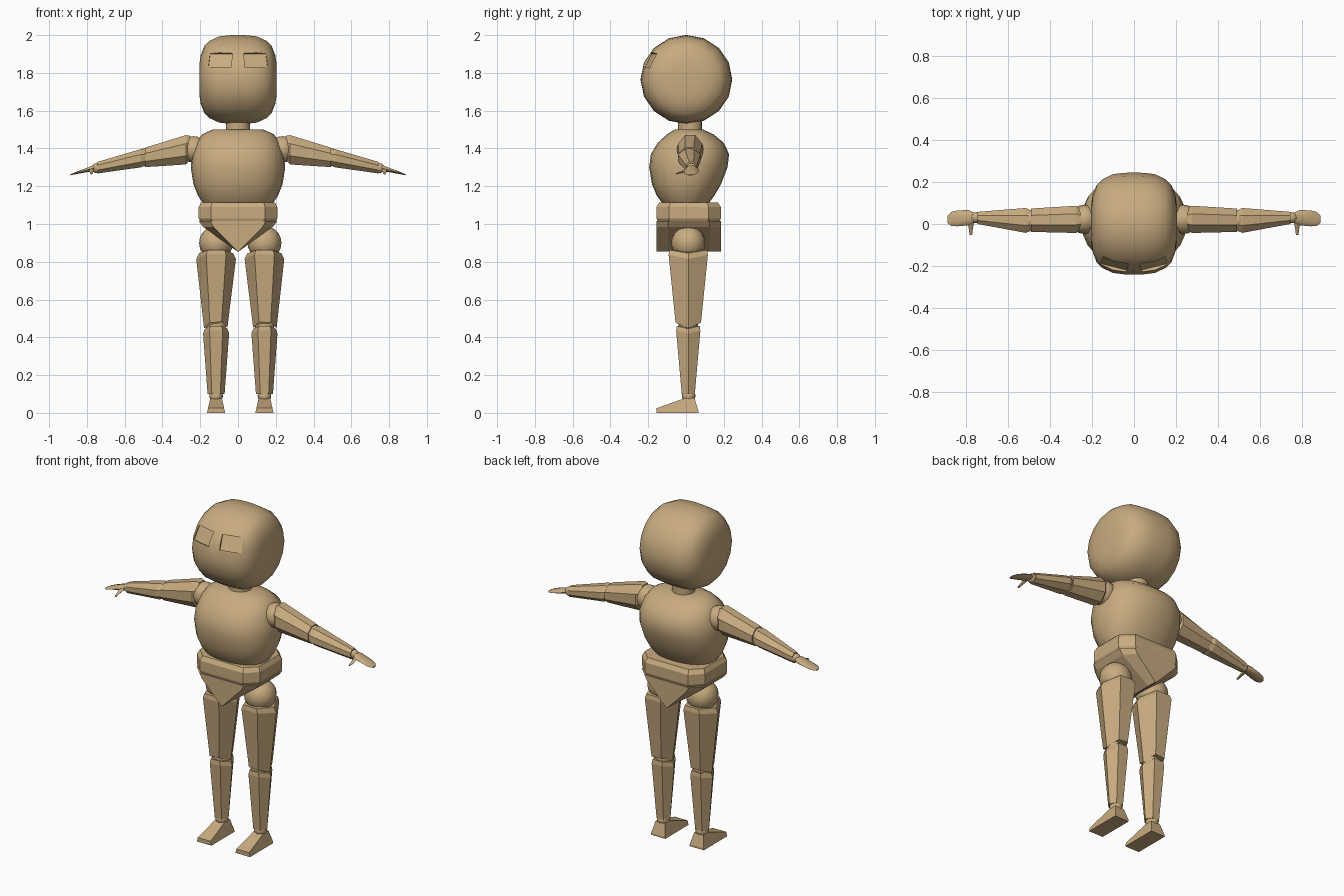
import bpy, bmesh
from math import sin, cos, pi, radians
from mathutils import Vector

old = bpy.data.objects.get("Cube")
if old:
    bpy.data.objects.remove(old)

wood = bpy.data.materials.new("tan wood")
wood.use_nodes = True
TAN = (0.58, 0.41, 0.215, 1)
wood.diffuse_color = TAN
wood.node_tree.nodes["Principled BSDF"].inputs["Base Color"].default_value = TAN


def finish(obj, smooth):
    if not obj.data.materials:
        obj.data.materials.append(wood)
    bpy.ops.object.select_all(action="DESELECT")
    obj.select_set(True)
    bpy.context.view_layer.objects.active = obj
    if smooth:
        bpy.ops.object.shade_smooth_by_angle(angle=radians(smooth))
    return obj


def ring(center, u, v, n=6, power=2, phase=0):
    """Superellipse outline spanned by the half-axes u and v."""
    def bend(t):
        return abs(t) ** (2 / power) * (1 if t > 0 else -1)
    angles = [2 * pi * (i + phase) / n for i in range(n)]
    return [Vector(center) + Vector(u) * bend(cos(a)) + Vector(v) * bend(sin(a)) for a in angles]


def loft(name, rings, smooth=0):
    bm = bmesh.new()
    loops = [[bm.verts.new(p) for p in r] for r in rings]
    n = len(loops[0])
    for a, b in zip(loops, loops[1:]):
        for i in range(n):
            j = (i + 1) % n
            bm.faces.new((a[i], a[j], b[j], b[i]))
    bm.faces.new(loops[0])
    bm.faces.new(loops[-1])
    bmesh.ops.remove_doubles(bm, verts=bm.verts, dist=0.0005)
    bmesh.ops.recalc_face_normals(bm, faces=bm.faces)
    mesh = bpy.data.meshes.new(name)
    bm.to_mesh(mesh)
    bm.free()
    obj = bpy.data.objects.new(name, mesh)
    bpy.context.collection.objects.link(obj)
    return finish(obj, smooth)


def ball(name, center, r):
    bpy.ops.mesh.primitive_uv_sphere_add(segments=16, ring_count=10, radius=r, location=center)
    obj = bpy.context.object
    obj.name = name
    return finish(obj, 60)


def flat_ring(x, y, z, rx, ry, **kw):
    return ring((x, y, z), (rx, 0, 0), (0, ry, 0), **kw)


def side_ring(x, y, z, ry, rz, **kw):
    return ring((x, y, z), (0, ry, 0), (0, 0, rz), **kw)


def dip(points, center_x, half, amount):
    """Lower the points of a ring that lie far out sideways."""
    for p in points:
        p.z -= amount * abs(p.x - center_x) / half
    return points


# Head: round in profile, flattened at the cheeks
half = [(0.05, 0.234), (0.1, 0.228), (0.15, 0.205), (0.178, 0.178), (0.197, 0.13), (0.205, 0.08)]
profile = [(-x, r) for x, r in reversed(half)] + [(0, 0.236)] + half
head = loft("head", [side_ring(x, 0.002, 1.765, r * 1.03, r, n=16) for x, r in profile], 45)

# Shallow eye sockets
for s in (1, -1):
    tilt, yaw = radians(27), radians(14) * s
    out = Vector((sin(yaw) * cos(tilt), -cos(yaw) * cos(tilt), sin(tilt)))
    bpy.ops.mesh.primitive_cube_add(size=1, location=Vector((s * 0.045, 0, 1.765)) + out * 0.264,
                                    rotation=(-tilt, 0, yaw))
    cutter = bpy.context.object
    cutter.scale = (0.125, 0.1, 0.085)
    cutter.hide_render = True
    finish(cutter, 0)
    finish(head, 0)
    cut = head.modifiers.new("socket", "BOOLEAN")
    cut.operation = "DIFFERENCE"
    cut.object = cutter
    bpy.ops.object.modifier_apply(modifier=cut.name)
    bpy.data.objects.remove(cutter)
finish(head, 35)

# Neck and chest
loft("neck", [flat_ring(0, 0.022, z, 0.064, 0.064, n=16) for z in (1.47, 1.56)], 40)
chest = [(1.11, 0.185, -0.125, 0.12), (1.15, 0.212, -0.155, 0.15), (1.21, 0.236, -0.18, 0.185),
         (1.3, 0.25, -0.195, 0.22), (1.37, 0.243, -0.186, 0.228), (1.43, 0.222, -0.15, 0.2),
         (1.475, 0.19, -0.1, 0.145), (1.5, 0.135, -0.06, 0.09)]
loft("chest", [flat_ring(0, (a + b) / 2, z, rx, (b - a) / 2, n=24, power=2.3)
               for z, rx, a, b in chest], 50)


# Waist and wedge-shaped pelvis share a chamfered box outline
def chamfered(z, rx, ry, cut, squeeze=1):
    corners = [(rx, cut - ry), (rx, ry - cut), (rx - cut, ry), (cut - rx, ry),
               (-rx, ry - cut), (-rx, cut - ry), (cut - rx, -ry), (rx - cut, -ry)]
    return [Vector((x * squeeze, 0.014 + y, z)) for x, y in corners]


loft("waist", [chamfered(1.015, 0.2, 0.165, 0.065), chamfered(1.03, 0.208, 0.17, 0.065),
               chamfered(1.09, 0.208, 0.17, 0.065), chamfered(1.115, 0.195, 0.155, 0.06)])
loft("pelvis", [chamfered(0.855, 0.205, 0.17, 0.06, 0.02), chamfered(0.985, 0.205, 0.17, 0.06, 0.9),
                chamfered(1.015, 0.207, 0.17, 0.06)])

for s, side in ((1, "left"), (-1, "right")):
    # Leg
    x = 0.012 + s * 0.128
    ball(side + "_hip", (x, 0.012, 0.9), 0.09)
    loft(side + "_thigh", [dip(flat_ring(x, 0.012, 0.88, 0.09, 0.115), x, 0.09, 0.035),
                           dip(flat_ring(x, 0.012, 0.86, 0.105, 0.12), x, 0.105, 0.045),
                           dip(flat_ring(x + s * 0.002, 0.012, 0.51, 0.062, 0.078), x, 0.062, 0.06)])
    ball(side + "_knee", (x, 0.012, 0.465), 0.053)
    loft(side + "_shin", [dip(flat_ring(x, 0.012, 0.475, 0.06, 0.07), x, 0.06, 0.03),
                          dip(flat_ring(x, 0.012, 0.45, 0.069, 0.074), x, 0.069, 0.03),
                          flat_ring(x, 0.012, 0.1, 0.045, 0.04)])
    ball(side + "_ankle", (x, 0.014, 0.09), 0.036)

    # Foot: wedge outline narrowing towards the top
    outline = [(-0.155, 0), (0.065, 0), (0.065, 0.012), (0.045, 0.078), (-0.005, 0.078), (-0.155, 0.025)]
    loft(side + "_foot", [[Vector((x + k * (0.048 - 0.22 * z), y, z)) for y, z in outline]
                          for k in (-1, 1)])

    # Arm
    ball(side + "_shoulder", (s * 0.235, 0.022, 1.395), 0.07)
    loft(side + "_upper_arm", [side_ring(s * 0.255, 0.022, 1.402, 0.055, 0.07, n=8, phase=0.5),
                               side_ring(s * 0.275, 0.022, 1.393, 0.07, 0.084, n=8, phase=0.5),
                               side_ring(s * 0.49, 0.018, 1.353, 0.06, 0.056, n=8, phase=0.5)])
    ball(side + "_elbow", (s * 0.49, 0.018, 1.353), 0.048)
    loft(side + "_forearm", [side_ring(s * 0.485, 0.016, 1.353, 0.05, 0.045, n=8, phase=0.5),
                             side_ring(s * 0.515, 0.017, 1.348, 0.064, 0.052, n=8, phase=0.5),
                             side_ring(s * 0.745, 0.029, 1.298, 0.031, 0.033, n=8, phase=0.5)])
    ball(side + "_wrist", (s * 0.75, 0.03, 1.296), 0.026)

    # Hand: flat tapering paddle with a thumb pointing forward
    palm = [(0.755, 0.03, 1.298, 0.02, 0.018), (0.785, 0.03, 1.29, 0.036, 0.014),
            (0.84, 0.027, 1.275, 0.038, 0.008), (0.87, 0.024, 1.266, 0.033, 0.005),
            (0.888, 0.022, 1.26, 0.016, 0.003)]
    loft(side + "_hand", [side_ring(s * px, y, z, ry, rz, n=10) for px, y, z, ry, rz in palm], 50)
    thumb = [(0.775, 0.015, 1.288, 0.015), (0.776, -0.02, 1.276, 0.01), (0.776, -0.052, 1.266, 0.006)]
    loft(side + "_thumb", [ring((s * px, y, z), (r, 0, 0), (0, 0, r * 0.7))
                           for px, y, z, r in thumb], 50)
